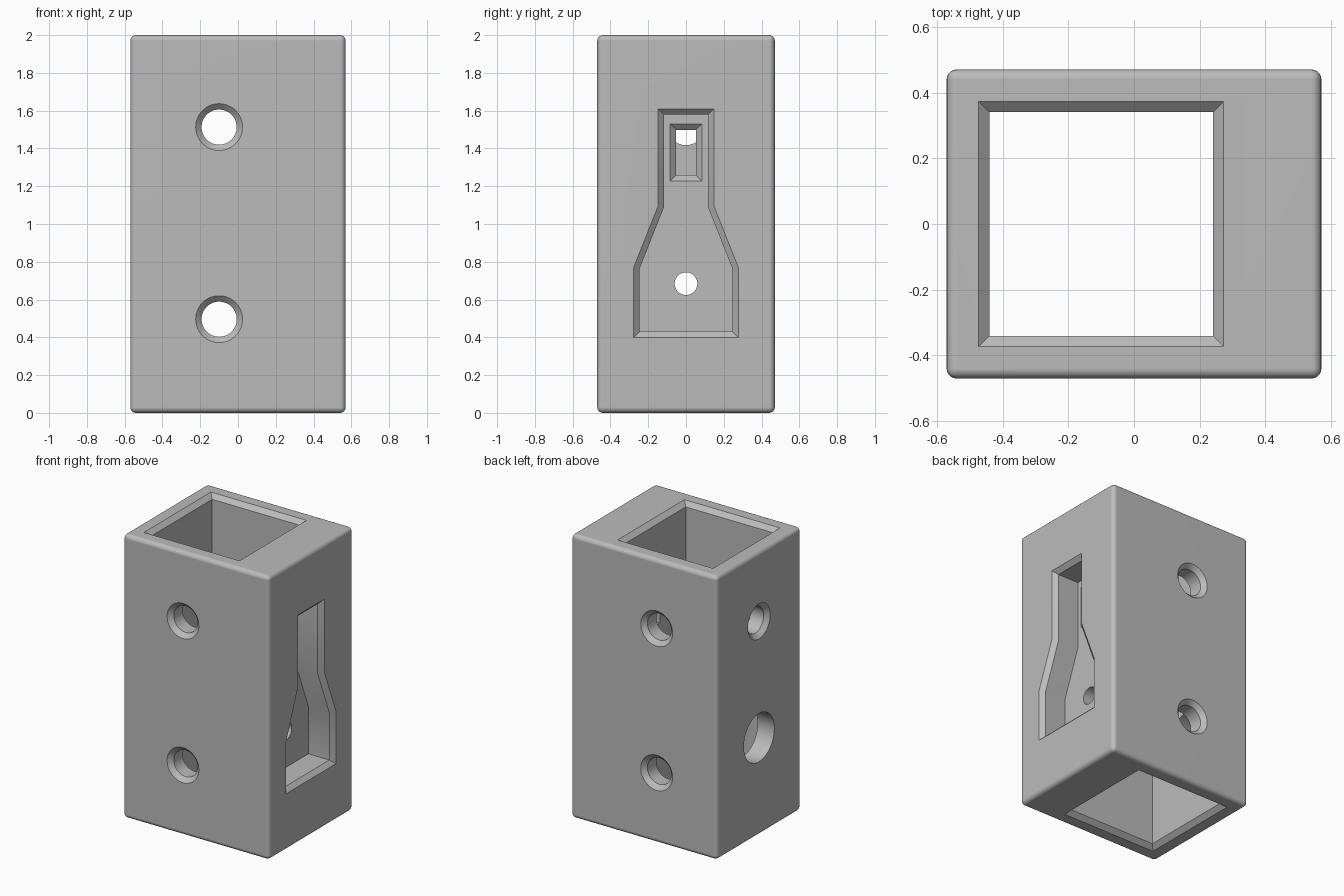
import bpy, bmesh, math

if "Cube" in bpy.data.objects:
    bpy.data.objects.remove(bpy.data.objects["Cube"])

W, D, H = 0.57, 0.47, 2.0   # half width, half depth, height
CH = 0.03                   # chamfer on every opening
OUT = 0.05                  # how far cutters stick out of the body

grey = bpy.data.materials.new("plain grey")
grey.use_nodes = True
grey.diffuse_color = (0.5, 0.5, 0.5, 1)
grey.node_tree.nodes["Principled BSDF"].inputs["Base Color"].default_value = (0.5, 0.5, 0.5, 1)


def to_object(bm, name):
    bmesh.ops.recalc_face_normals(bm, faces=bm.faces)
    mesh = bpy.data.meshes.new(name)
    bm.to_mesh(mesh)
    bm.free()
    mesh.materials.append(grey)
    obj = bpy.data.objects.new(name, mesh)
    bpy.context.collection.objects.link(obj)
    return obj


def loft(name, axis, sections):
    """Closed solid through (position, outline) sections along an axis."""
    place = {"x": lambda t, a, b: (t, a, b),
             "y": lambda t, a, b: (a, t, b),
             "z": lambda t, a, b: (a, b, t)}[axis]
    bm = bmesh.new()
    rings = [[bm.verts.new(place(t, a, b)) for a, b in outline] for t, outline in sections]
    n = len(rings[0])
    for r, s in zip(rings, rings[1:]):
        for i in range(n):
            j = (i + 1) % n
            bm.faces.new((r[i], r[j], s[j], s[i]))
    bm.faces.new(rings[0])
    bm.faces.new(rings[-1])
    return to_object(bm, name)


def circle(a, b, radius, n=64):
    return [(a + radius * math.cos(math.tau * i / n),
             b + radius * math.sin(math.tau * i / n)) for i in range(n)]


def rect(a0, a1, b0, b1, grow=0):
    a0, a1, b0, b1 = a0 - grow, a1 + grow, b0 - grow, b1 + grow
    return [(a0, b0), (a1, b0), (a1, b1), (a0, b1)]


def mirrored(half):
    return half + [(-y, z) for y, z in reversed(half)]


# Body block with rounded edges
bm = bmesh.new()
bmesh.ops.create_cube(bm, size=1)
for v in bm.verts:
    v.co = (v.co.x * 2 * W, v.co.y * 2 * D, (v.co.z + 0.5) * H)
bmesh.ops.bevel(bm, geom=bm.edges[:], offset=CH, segments=5, profile=0.5, affect='EDGES')
body = to_object(bm, "holder_body")

cutters = []

# Square channel from top to bottom, chamfered at both ends
inner = (-0.44, 0.24, -0.34, 0.34)
wide, narrow = rect(*inner, CH + 0.003), rect(*inner)
cutters.append(loft("channel_cutter", "z", [
    (-OUT, wide), (0, wide), (CH, narrow), (H - CH, narrow), (H, wide), (H + OUT, wide)]))

# Countersunk screw holes through the front and back walls
for z in (0.496, 1.513):
    big, small = circle(-0.1, z, 0.124), circle(-0.1, z, 0.093)
    cutters.append(loft("screw_hole_cutter", "y", [
        (-D - OUT, big), (-D, big), (-D + CH, small),
        (D - CH, small), (D, big), (D + OUT, big)]))

# Holes in the right wall: countersunk upper hole and wide lower access hole
big, small = circle(0, 1.51, 0.124), circle(0, 1.51, 0.093)
cutters.append(loft("upper_hole_cutter", "x", [
    (-W - OUT, big), (-W, big), (-W + CH, small), (-0.3, small)]))
access = circle(0, 0.69, 0.17)
cutters.append(loft("access_hole_cutter", "x", [(-W - OUT, access), (-0.3, access)]))

# Flared pocket in the left wall
FLOOR = 0.377
mouth = mirrored([(0.277, 0.40), (0.277, 0.77), (0.148, 1.095), (0.148, 1.61)])
pocket = mirrored([(0.246, 0.43), (0.246, 0.763), (0.117, 1.088), (0.117, 1.58)])
cutters.append(loft("pocket_cutter", "x", [
    (FLOOR, pocket), (W - CH, pocket), (W, mouth), (W + OUT, mouth)]))

# Chamfered slot and round hole from the pocket floor into the channel
slot = (-0.052, 0.052, 1.26, 1.497)
cutters.append(loft("slot_cutter", "x", [
    (0.1, rect(*slot)), (FLOOR - CH, rect(*slot)),
    (FLOOR, rect(*slot, CH + 0.002)), (FLOOR + OUT, rect(*slot, CH + 0.002))]))
pin = circle(0, 0.684, 0.06)
cutters.append(loft("pin_hole_cutter", "x", [(0.1, pin), (FLOOR + OUT, pin)]))

# Carve every opening, then drop the cutters
bpy.ops.object.select_all(action='DESELECT')
bpy.context.view_layer.objects.active = body
body.select_set(True)
for c in cutters:
    c.hide_render = True
    mod = body.modifiers.new(c.name, 'BOOLEAN')
    mod.operation, mod.solver, mod.object = 'DIFFERENCE', 'EXACT', c
    bpy.ops.object.modifier_apply(modifier=mod.name)
for c in cutters:
    bpy.data.objects.remove(c)

# Smooth rounded edges and bores, flat walls
bpy.ops.object.shade_smooth_by_angle(angle=math.radians(30))
normals = body.modifiers.new("flat_walls", 'WEIGHTED_NORMAL')
normals.keep_sharp = True
